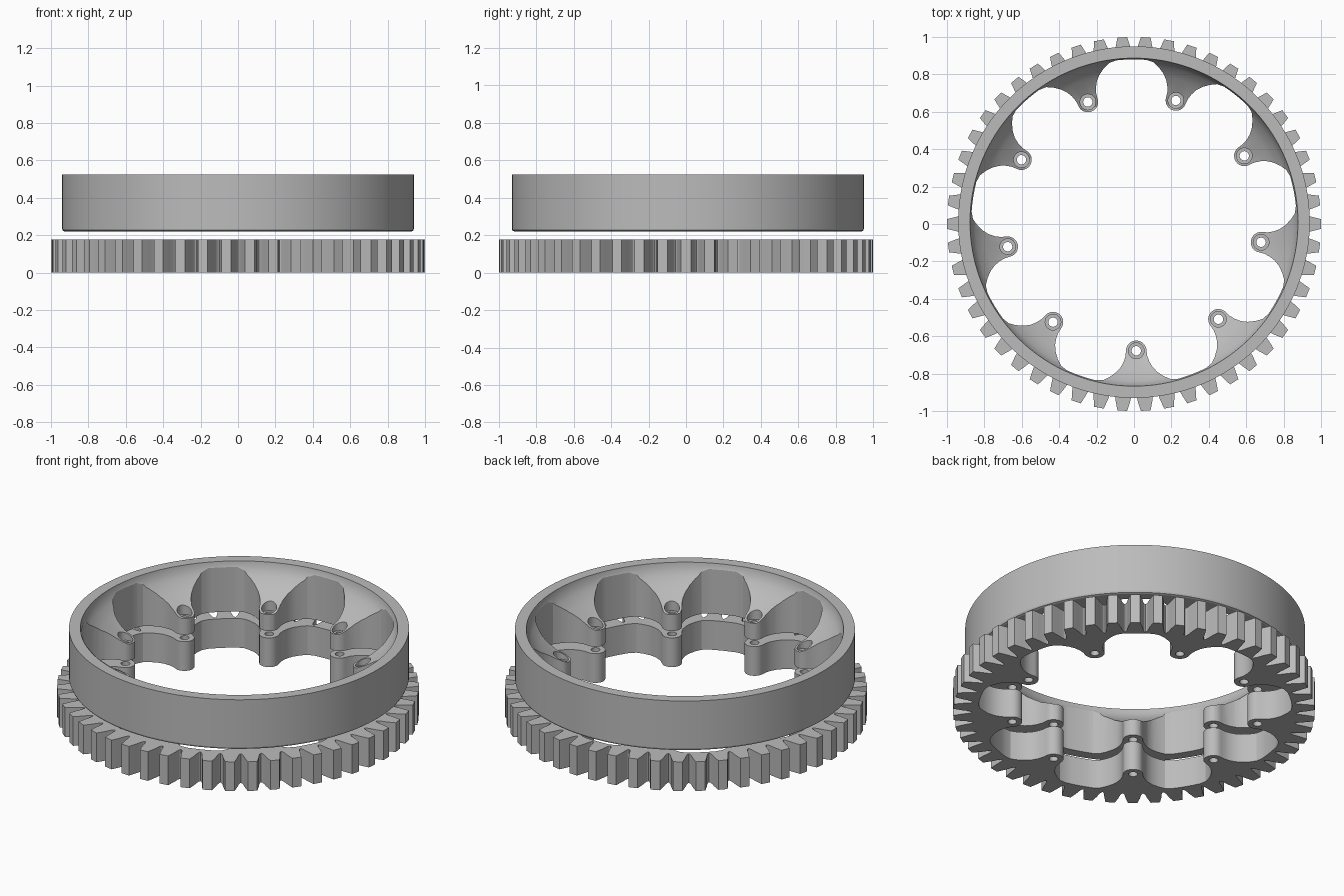
import bpy, bmesh
from math import sin, cos, pi, radians, atan2, hypot

cube = bpy.data.objects.get("Cube")
if cube:
    bpy.data.objects.remove(cube, do_unlink=True)

ARMS, TEETH = 9, 50
FIRST = radians(-89)       # direction of the first boss
CY = 0.01                  # bore and carrier sit slightly back
BOSS_R, BOSS_AT, POCKET_R = 0.055, 0.688, 0.87

grey = bpy.data.materials.new("machined_grey")
grey.use_nodes = True
COLOUR = (0.5, 0.5, 0.5, 1)
grey.diffuse_color = COLOUR
grey.node_tree.nodes["Principled BSDF"].inputs["Base Color"].default_value = COLOUR


def finish(name, bm):
    bmesh.ops.recalc_face_normals(bm, faces=bm.faces)
    mesh = bpy.data.meshes.new(name)
    bm.to_mesh(mesh)
    bm.free()
    obj = bpy.data.objects.new(name, mesh)
    bpy.context.collection.objects.link(obj)
    mesh.materials.append(grey)
    return obj


def prism(name, outline, z0, z1):
    bm = bmesh.new()
    face = bm.faces.new([bm.verts.new((x, y, z0)) for x, y in outline])
    top = bmesh.ops.extrude_face_region(bm, geom=[face], use_keep_orig=True)["geom"]
    bmesh.ops.translate(bm, vec=(0, 0, z1 - z0),
                        verts=[g for g in top if isinstance(g, bmesh.types.BMVert)])
    return finish(name, bm)


def lathe(name, profile, steps=144):
    bm = bmesh.new()
    verts = [bm.verts.new((r, 0, z)) for r, z in profile]
    edges = [bm.edges.new(pair) for pair in zip(verts, verts[1:])]
    bmesh.ops.spin(bm, geom=verts + edges, cent=(0, 0, 0), axis=(0, 0, 1),
                   angle=2 * pi, steps=steps, use_duplicate=False)
    bmesh.ops.remove_doubles(bm, verts=bm.verts, dist=1e-5)
    for v in bm.verts:
        v.co.y += CY
    return finish(name, bm)


def bolt_cutters(name, radius, z0, z1):
    bm = bmesh.new()
    for k in range(ARMS):
        a = FIRST + 2 * pi * k / ARMS
        made = bmesh.ops.create_cone(bm, cap_ends=True, segments=24, radius1=radius,
                                     radius2=radius, depth=z1 - z0)["verts"]
        bmesh.ops.translate(bm, verts=made, vec=(BOSS_AT * cos(a),
                            BOSS_AT * sin(a) + CY, (z0 + z1) / 2))
    return finish(name, bm)


def cut(obj, cutter):
    cutter.hide_render = True
    mod = obj.modifiers.new("cut", "BOOLEAN")
    mod.operation, mod.solver, mod.object = "DIFFERENCE", "EXACT", cutter
    bpy.ops.object.select_all(action="DESELECT")
    bpy.context.view_layer.objects.active = obj
    obj.select_set(True)
    bpy.ops.object.modifier_apply(modifier=mod.name)
    bpy.data.objects.remove(cutter, do_unlink=True)


def bore_outline():
    # half of one arm as (sideways, outward): round boss, flared neck, pocket arc
    half = [(BOSS_R * sin(radians(a)), BOSS_AT - BOSS_R * cos(radians(a)))
            for a in range(0, 91, 15)]
    half += [(0.058, 0.715), (0.068, 0.745), (0.085, 0.775), (0.11, 0.802),
             (0.145, 0.826), (0.18, 0.842)]
    half += [(POCKET_R * sin(a), POCKET_R * cos(a)) for a in (0.256, 0.3, pi / ARMS)]
    polar = [(atan2(v, u), hypot(u, v)) for v, u in half]
    arm = [(-a, r) for a, r in reversed(polar[1:-1])] + polar
    return [(r * cos(FIRST + 2 * pi * k / ARMS + a),
             r * sin(FIRST + 2 * pi * k / ARMS + a) + CY)
            for k in range(ARMS) for a, r in arm]


def gear_outline():
    # half tooth as (angle, radius), from tip corner to valley
    half = [(0.026, 1.0), (0.041, 0.95), (0.049, 0.915), (0.056, 0.9)]
    tooth = [(-a, r) for a, r in reversed(half)] + half + [(pi / TEETH, 0.894)]
    return [(r * cos(2 * pi * k / TEETH + a), r * sin(2 * pi * k / TEETH + a))
            for k in range(TEETH) for a, r in tooth]


# Toothed ring
toothed_ring = prism("toothed_ring", gear_outline(), 0, 0.178)
cut(toothed_ring, prism("ring_bore", bore_outline(), -0.1, 0.3))
cut(toothed_ring, bolt_cutters("ring_holes", 0.025, -0.1, 0.3))

# Carrier: drum with eased lower edge, dished top, scalloped bore and bolt seats
carrier = lathe("carrier", [(0, 0.22), (0.926, 0.22), (0.936, 0.224), (0.94, 0.234),
                            (0.94, 0.525), (0, 0.525)])
cut(carrier, lathe("dish", [(0, 0.32), (0.65, 0.32), (0.72, 0.352), (0.8, 0.405),
                            (0.85, 0.455), (0.872, 0.495), (0.877, 0.525),
                            (0.877, 0.6), (0, 0.6)]))
cut(carrier, prism("carrier_bore", bore_outline(), 0.1, 0.7))
cut(carrier, bolt_cutters("carrier_holes", 0.025, 0.1, 0.7))
cut(carrier, bolt_cutters("bolt_seats", 0.042, 0.3, 0.7))

# Smooth shading with crisp edges
for part in (toothed_ring, carrier):
    bpy.ops.object.select_all(action="DESELECT")
    part.select_set(True)
    bpy.context.view_layer.objects.active = part
    bpy.ops.object.shade_smooth_by_angle(angle=radians(20))
